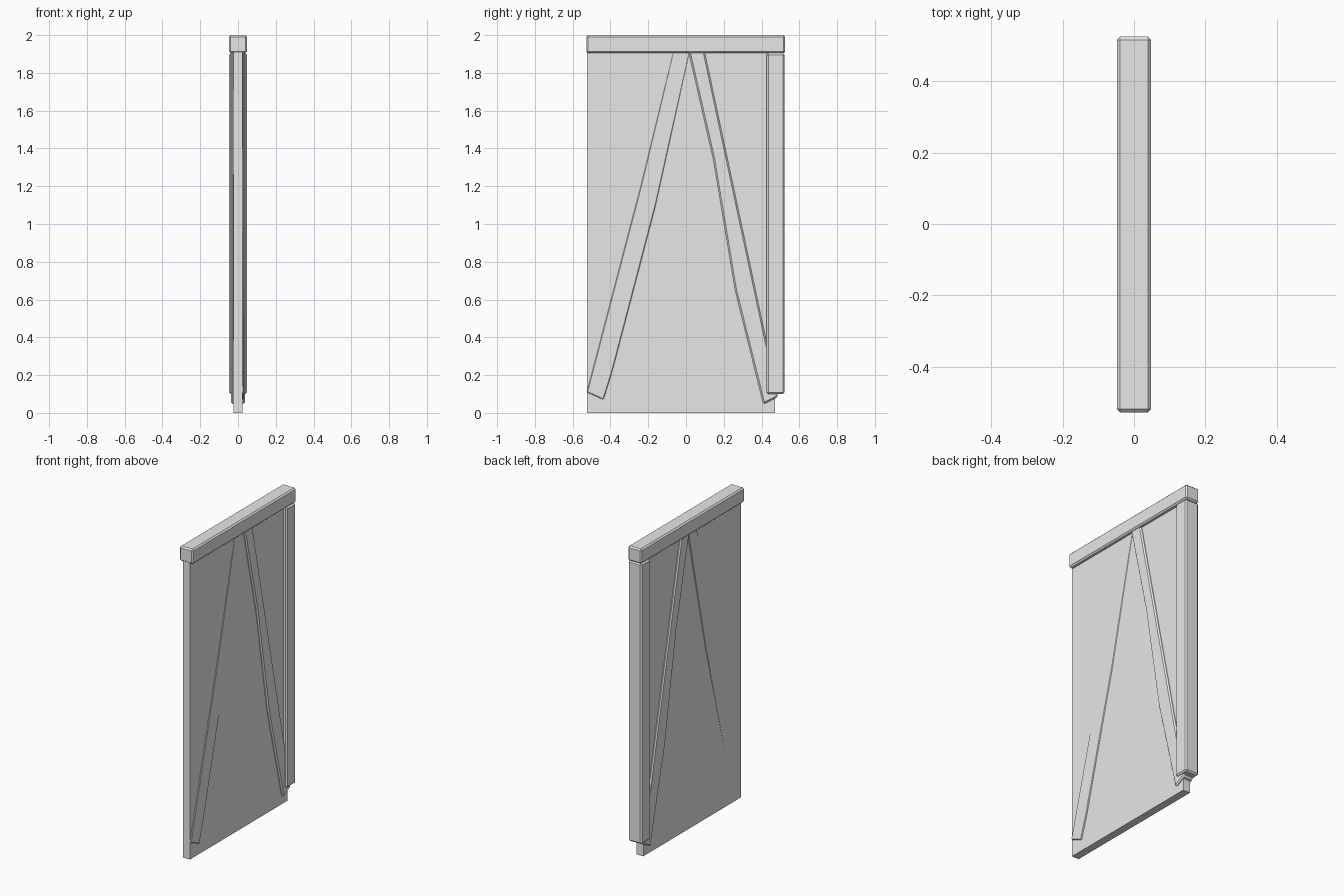
import bpy, bmesh

old = bpy.data.objects.get("Cube")
if old:
    bpy.data.objects.remove(old, do_unlink=True)

# One plain grey for everything
GREY = (0.8, 0.8, 0.8, 1)
mat = bpy.data.materials.new("plain grey")
mat.use_nodes = True
mat.diffuse_color = GREY
mat.node_tree.nodes["Principled BSDF"].inputs["Base Color"].default_value = GREY


def prism(name, outline, half, bevel=0.0):
    """Extrude a (y, z) outline across the wall thickness, from -half to +half."""
    bm = bmesh.new()
    face = bm.faces.new([bm.verts.new((-half, y, z)) for y, z in outline])
    ext = bmesh.ops.extrude_face_region(bm, geom=[face])
    moved = [v for v in ext["geom"] if isinstance(v, bmesh.types.BMVert)]
    bmesh.ops.translate(bm, verts=moved, vec=(2 * half, 0, 0))
    bmesh.ops.recalc_face_normals(bm, faces=bm.faces)
    mesh = bpy.data.meshes.new(name)
    bm.to_mesh(mesh)
    bm.free()
    mesh.materials.append(mat)
    ob = bpy.data.objects.new(name, mesh)
    bpy.context.collection.objects.link(ob)
    if bevel:
        mod = ob.modifiers.new("worn edges", "BEVEL")
        mod.width = bevel
        mod.segments = 1
        mod.limit_method = "ANGLE"
    return ob


def rect(y0, y1, z0, z1):
    return [(y0, z0), (y1, z0), (y1, z1), (y0, z1)]


# Plaster infill, top beam and corner post
prism("wall_panel", rect(-0.525, 0.47, 0, 1.92), 0.025)
prism("top_beam", rect(-0.528, 0.525, 1.905, 2), 0.048, 0.009)
prism("corner_post", rect(0.427, 0.522, 0.1, 1.905), 0.048, 0.009)

# Back brace, standing proud of the panel
prism("back_brace", [(0.41, 0.045), (0.487, 0.085), (0.43, 0.36), (0.095, 1.93),
                     (0.01, 1.93), (0.145, 1.34), (0.26, 0.65)], 0.037, 0.008)

# Front brace, sunk almost flush and leaning slightly through the panel
front = prism("front_brace", [(-0.525, 0.11), (-0.437, 0.07), (-0.39, 0.22),
                              (-0.16, 1.1), (0.025, 1.93), (-0.065, 1.93),
                              (-0.24, 1.2)], 0.028, 0.004)
for v in front.data.vertices:
    v.co.x += 0.004 - 0.003 * v.co.z
